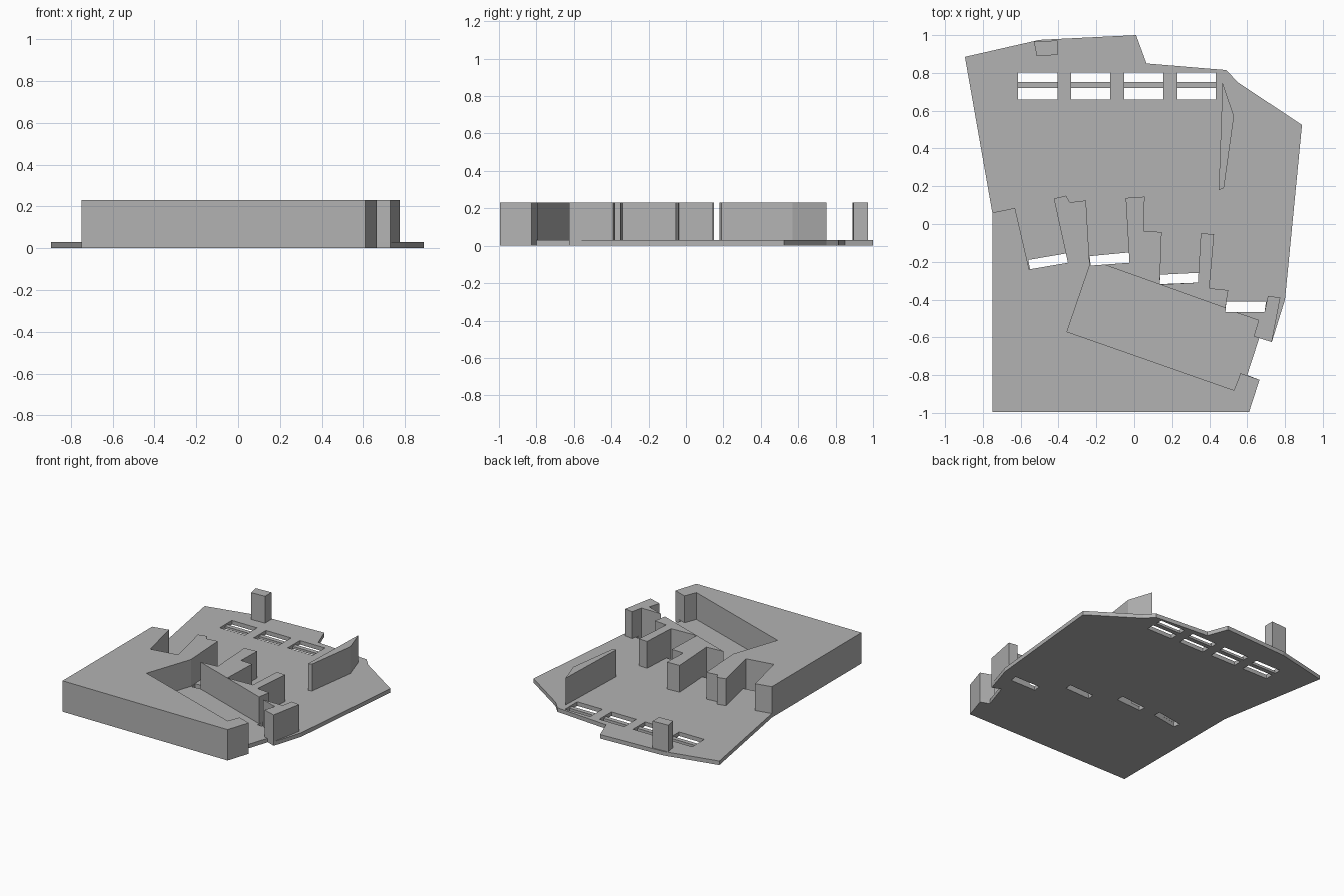
import bpy

cube = bpy.data.objects.get("Cube")
if cube:
    bpy.data.objects.remove(cube, do_unlink=True)

FLOOR, TOP = 0.03, 0.23

grey = bpy.data.materials.new("plain grey")
grey.use_nodes = True
colour = (0.45, 0.45, 0.45, 1)
grey.diffuse_color = colour
grey.node_tree.nodes["Principled BSDF"].inputs["Base Color"].default_value = colour


def slab(name, outline, z0, z1, holes=()):
    """Filled outline with optional holes, extruded from z0 to z1."""
    curve = bpy.data.curves.new(name + " profile", "CURVE")
    curve.dimensions = "2D"
    curve.fill_mode = "BOTH"
    curve.extrude = (z1 - z0) / 2
    for loop in (outline, *holes):
        spline = curve.splines.new("POLY")
        spline.points.add(len(loop) - 1)
        for point, (x, y) in zip(spline.points, loop):
            point.co = (x, y, 0, 1)
        spline.use_cyclic_u = True
    helper = bpy.data.objects.new(name + " helper", curve)
    bpy.context.collection.objects.link(helper)
    graph = bpy.context.evaluated_depsgraph_get()
    mesh = bpy.data.meshes.new_from_object(helper.evaluated_get(graph))
    bpy.data.objects.remove(helper, do_unlink=True)
    mesh.name = name
    mesh.materials.clear()
    mesh.materials.append(grey)
    for poly in mesh.polygons:
        poly.use_smooth = False
        poly.material_index = 0
    obj = bpy.data.objects.new(name, mesh)
    obj.location.z = (z0 + z1) / 2
    bpy.context.collection.objects.link(obj)
    return obj


def rect(x0, x1, y0, y1):
    return [(x0, y0), (x1, y0), (x1, y1), (x0, y1)]


# Base plate with upper windows and slanted lower slots
windows = [rect(x, x + 0.207, 0.66, 0.803) for x in (-0.613, -0.333, -0.053, 0.228)]
slots = [
    [(-0.55, -0.24), (-0.35, -0.205), (-0.355, -0.155), (-0.56, -0.19)],
    [(-0.23, -0.22), (-0.025, -0.205), (-0.025, -0.15), (-0.235, -0.17)],
    [(0.135, -0.318), (0.34, -0.31), (0.345, -0.258), (0.138, -0.268)],
    [(0.485, -0.465), (0.692, -0.465), (0.7, -0.41), (0.49, -0.41)],
]
slab("base_plate", [
    (-0.75, -0.995), (0.61, -0.995), (0.665, -0.825), (0.6, -0.8), (0.665, -0.6),
    (0.73, -0.625), (0.8, -0.4), (0.89, 0.525), (0.55, 0.75), (0.49, 0.815),
    (0.065, 0.85), (0.01, 1.0), (-0.5, 0.975), (-0.895, 0.885), (-0.75, 0.06),
], 0, FLOOR, windows + slots)

# Thin bar across each upper window
for i, w in enumerate(windows):
    slab(f"window_bar_{i + 1}", rect(w[0][0], w[1][0], 0.72, 0.753), 0, 0.018)

# Large front block, wrapping round the slanted pocket
slab("front_block", [
    (-0.75, -0.995), (0.61, -0.995), (0.665, -0.825), (0.565, -0.79), (0.53, -0.88),
    (-0.355, -0.57), (-0.235, -0.22), (-0.255, 0.125), (-0.34, 0.115), (-0.36, 0.15),
    (-0.425, 0.135), (-0.35, -0.205), (-0.555, -0.24), (-0.63, 0.085), (-0.75, 0.06),
], FLOOR, TOP)

# Stepped dividers between the slot columns
slab("centre_divider", [
    (-0.16, -0.215), (0.135, -0.32), (0.145, -0.042), (0.05, -0.038),
    (0.055, 0.145), (-0.045, 0.138), (-0.025, -0.205),
], FLOOR, TOP)
slab("left_divider", [
    (0.135, -0.32), (0.485, -0.445), (0.5, -0.35), (0.4, -0.34),
    (0.425, -0.053), (0.355, -0.05), (0.34, -0.31),
], FLOOR, TOP)
slab("side_divider", [
    (0.53, -0.465), (0.66, -0.51), (0.635, -0.595), (0.73, -0.625),
    (0.775, -0.39), (0.71, -0.38), (0.692, -0.465),
], FLOOR, TOP)

# Tapered rear wall and corner post
slab("rear_wall", [(0.45, 0.18), (0.477, 0.19), (0.53, 0.57), (0.47, 0.75)], FLOOR, TOP)
slab("rear_post", [(-0.515, 0.89), (-0.405, 0.895), (-0.405, 0.972), (-0.53, 0.965)], FLOOR, TOP)
